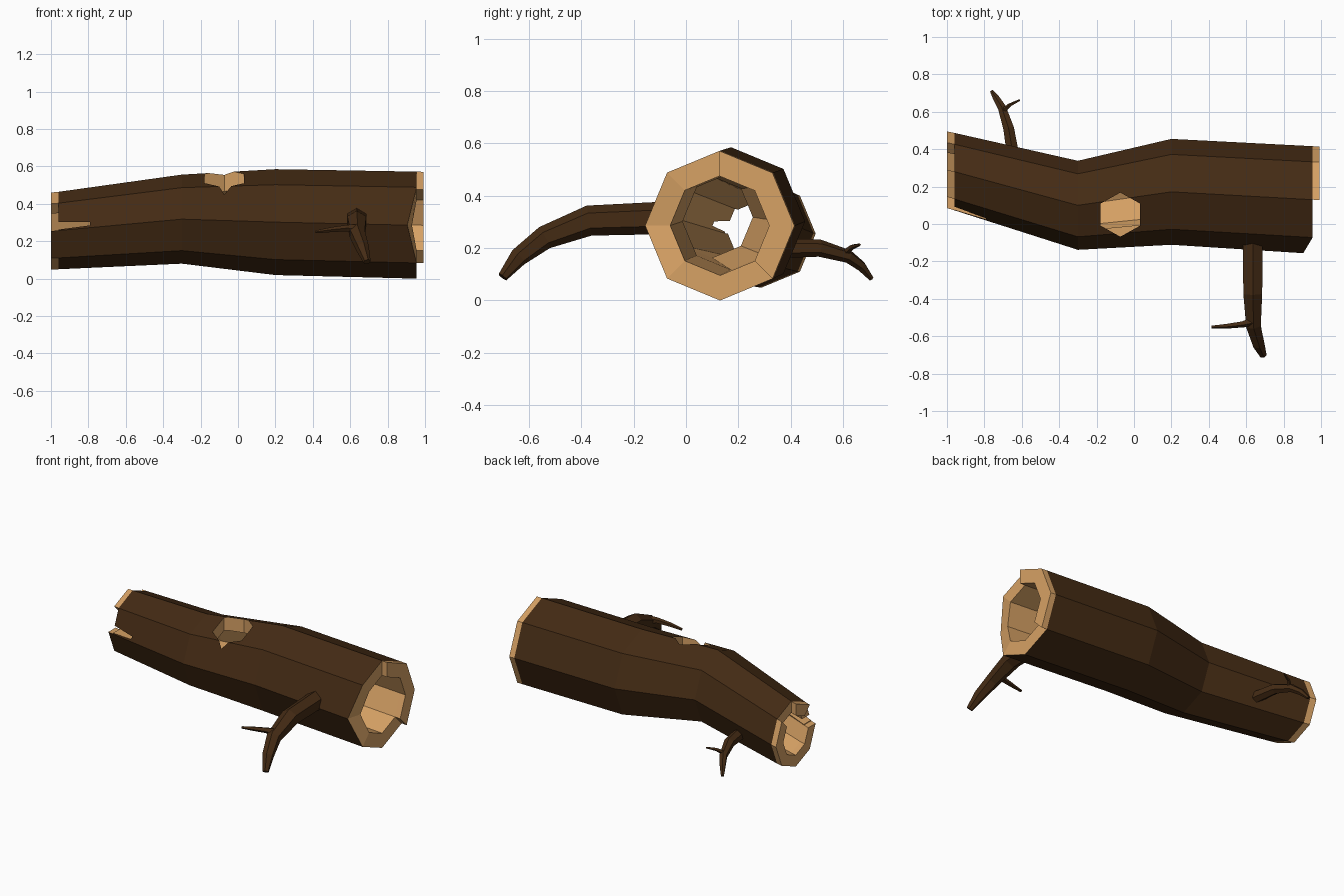
import bpy, bmesh
from math import sin, cos, pi
from mathutils import Vector

if "Cube" in bpy.data.objects:
    bpy.data.objects.remove(bpy.data.objects["Cube"])


def material(name, rgb):
    m = bpy.data.materials.new(name)
    m.diffuse_color = (*rgb, 1)
    m.use_nodes = True
    m.node_tree.nodes["Principled BSDF"].inputs["Base Color"].default_value = m.diffuse_color
    return m


BARK = material("bark", (0.058, 0.024, 0.007))
WOOD = material("cut_wood", (0.68, 0.36, 0.13))


def finish(name, bm):
    bmesh.ops.recalc_face_normals(bm, faces=bm.faces)
    me = bpy.data.meshes.new(name)
    bm.to_mesh(me)
    bm.free()
    me.materials.append(BARK)
    me.materials.append(WOOD)
    ob = bpy.data.objects.new(name, me)
    bpy.context.collection.objects.link(ob)
    return ob


# Hollow trunk: rings of x, centre y, centre z, outer radius, inner radius
RINGS = [(-1.0, 0.29, 0.255, 0.205, 0.13), (-0.96, 0.28, 0.257, 0.207, 0.132),
         (-0.3, 0.10, 0.318, 0.238, 0.155), (0.2, 0.172, 0.302, 0.283, 0.185),
         (0.955, 0.13, 0.286, 0.286, 0.19), (0.993, 0.128, 0.285, 0.286, 0.19)]
N = 8
LEFT_TEETH = {0, 2, 4, 5, 6, 7}
RIGHT_TEETH = {7, 0, 1}


def solid(j, k):
    if j < 0 or j > 4:
        return False
    return k % N in (LEFT_TEETH if j == 0 else RIGHT_TEETH if j == 4 else range(N))


def build_trunk():
    bm = bmesh.new()
    grid = {}
    for j, (x, y, z, ro, ri) in enumerate(RINGS):
        for k in range(N):
            a = k * 2 * pi / N
            for s, r in enumerate((ro, ri)):
                dx = (-0.05, -0.025)[s] if (j, k) == (4, 4) else 0
                grid[j, k, s] = bm.verts.new((x + dx, y + r * cos(a), z + r * sin(a)))

    def face(mat, *keys):
        f = bm.faces.new([grid[j, k % N, s] for j, k, s in keys])
        f.material_index = mat

    for j in range(5):
        for k in range(N):
            if not solid(j, k):
                continue
            bark = 1 <= j <= 3 or (j, k) == (0, 4)
            for s in (0, 1):
                face(0 if s == 0 and bark else 1,
                     (j, k, s), (j + 1, k, s), (j + 1, k + 1, s), (j, k + 1, s))
            for side, nb in ((k, k - 1), (k + 1, k + 1)):
                if not solid(j, nb):
                    face(1, (j, side, 0), (j + 1, side, 0), (j + 1, side, 1), (j, side, 1))
            for end, nb in ((j, j - 1), (j + 1, j + 1)):
                if not solid(nb, k):
                    face(1, (end, k, 0), (end, k + 1, 0), (end, k + 1, 1), (end, k, 1))
    bmesh.ops.delete(bm, geom=[v for v in bm.verts if not v.link_faces], context='VERTS')
    return finish("hollow_trunk", bm)


def prism(name, points, push):
    bm = bmesh.new()
    base = bm.faces.new([bm.verts.new(p) for p in points])
    ext = bmesh.ops.extrude_face_region(bm, geom=[base], use_keep_orig=True)
    moved = [g for g in ext["geom"] if isinstance(g, bmesh.types.BMVert)]
    bmesh.ops.translate(bm, verts=moved, vec=push)
    for f in bm.faces:
        f.material_index = 1
    ob = finish(name, bm)
    ob.hide_render = True
    return ob


def cut(ob, cutter):
    mod = ob.modifiers.new("cut", 'BOOLEAN')
    mod.operation = 'DIFFERENCE'
    mod.solver = 'EXACT'
    mod.object = cutter
    bpy.context.view_layer.objects.active = ob
    bpy.ops.object.modifier_apply(modifier=mod.name)
    bpy.data.objects.remove(cutter)


trunk = build_trunk()

# Knot hole through the top wall
hexagon = [(-0.073 + 0.122 * sin(i * pi / 3), 0.05 + 0.118 * cos(i * pi / 3), 0.36)
           for i in range(6)]
cut(trunk, prism("knot_hole_cutter", hexagon, (0, 0, 0.4)))

# Split in the broken left end
split = [(-1.05, -0.05, 0.25), (-1.05, -0.05, 0.305), (-0.79, -0.05, 0.302), (-0.79, -0.05, 0.285)]
cut(trunk, prism("split_cutter", split, (0, 0.27, 0)))


# Branches: tapered six-sided tubes along a path of (point, radius)
def branch(name, path, sides=6):
    bm = bmesh.new()
    pts = [Vector(p[:3]) for p in path]
    rings = []
    for i, p in enumerate(pts):
        t = (pts[min(i + 1, len(pts) - 1)] - pts[max(i - 1, 0)]).normalized()
        u = t.cross(Vector((0, 0, 1))).normalized()
        v = u.cross(t)
        rings.append([bm.verts.new(p + path[i][3] * (u * cos(a) + v * sin(a)))
                      for a in (2 * pi * (q + 0.5) / sides for q in range(sides))])
    for a, b in zip(rings, rings[1:]):
        for q in range(sides):
            r = (q + 1) % sides
            bm.faces.new((a[q], a[r], b[r], b[q]))
    bm.faces.new(rings[0])
    bm.faces.new(rings[-1])
    return finish(name, bm)


branch("front_branch", [(0.635, -0.09, 0.315, 0.062), (0.635, -0.37, 0.305, 0.058),
                        (0.638, -0.54, 0.24, 0.045), (0.665, -0.64, 0.165, 0.036),
                        (0.69, -0.70, 0.09, 0.02)])
branch("front_twig", [(0.64, -0.52, 0.265, 0.028), (0.58, -0.535, 0.27, 0.018),
                      (0.50, -0.545, 0.262, 0.014), (0.415, -0.55, 0.25, 0.008)], 5)
branch("back_branch", [(-0.645, 0.36, 0.20, 0.038), (-0.67, 0.51, 0.20, 0.033),
                       (-0.705, 0.62, 0.168, 0.025), (-0.735, 0.67, 0.13, 0.02),
                       (-0.76, 0.708, 0.083, 0.01)])
branch("back_twig", [(-0.70, 0.605, 0.18, 0.015), (-0.665, 0.635, 0.205, 0.01),
                     (-0.61, 0.663, 0.213, 0.005)], 5)
